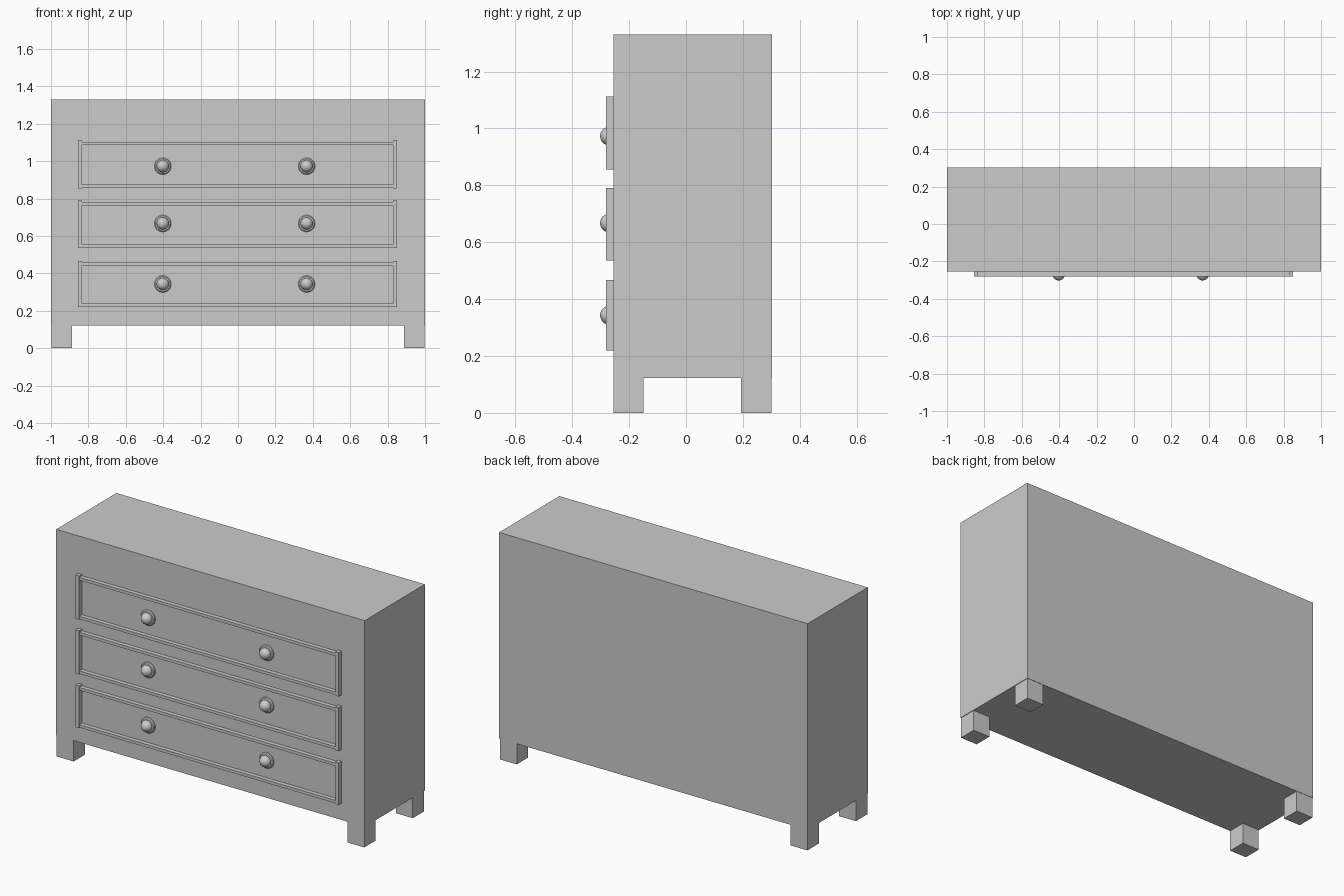
import bpy
import bmesh
import math
from mathutils import Matrix, Vector

if "Cube" in bpy.data.objects:
    bpy.data.objects.remove(bpy.data.objects["Cube"], do_unlink=True)

FRONT, BACK = -0.255, 0.302
BODY_BOTTOM, BODY_TOP = 0.122, 1.33


def finish(name, bm):
    mesh = bpy.data.meshes.new(name)
    bm.to_mesh(mesh)
    bm.free()
    obj = bpy.data.objects.new(name, mesh)
    bpy.context.collection.objects.link(obj)
    return obj


def add_box(bm, low, high):
    low, high = Vector(low), Vector(high)
    size = Matrix.Diagonal((high - low).to_4d())
    bmesh.ops.create_cube(bm, size=1, matrix=Matrix.Translation((low + high) / 2) @ size)


def box(name, low, high):
    bm = bmesh.new()
    add_box(bm, low, high)
    return finish(name, bm)


# Cabinet body
box("cabinet_body", (-1, FRONT, BODY_BOTTOM), (1, BACK, BODY_TOP))

# Four short square legs
for side, x in (("right", -0.997), ("left", 0.887)):
    for end, y in (("front", FRONT), ("back", 0.194)):
        box(f"{end}_{side}_leg", (x, y, 0), (x + 0.11, y + 0.106, BODY_BOTTOM))


# Raised moulding round a drawer, with the uprights standing a little proud
def drawer_frame(name, bottom, top):
    left, right, width, face = -0.855, 0.85, 0.022, -0.282
    bm = bmesh.new()
    for x in (left, right - width):
        add_box(bm, (x, face, bottom), (x + width, FRONT, top))
    for z in (bottom + 0.003, top - 0.026):
        add_box(bm, (left + 0.006, face + 0.002, z), (right - 0.006, FRONT, z + 0.017))
    return finish(name, bm)


# Turned knob: profile of (radius, distance out from the cabinet front)
def knob(name, x, z):
    profile = [(0.045, 0), (0.045, 0.006), (0.040, 0.011), (0.032, 0.012)]
    ball, centre, steps = 0.033, 0.014, 8
    profile += [(ball * math.cos(a), centre + ball * math.sin(a))
                for a in (math.pi / 2 * i / steps for i in range(steps + 1))]
    bm = bmesh.new()
    verts = [bm.verts.new((r, -d, 0)) for r, d in profile]
    edges = [bm.edges.new(pair) for pair in zip(verts, verts[1:])]
    bmesh.ops.spin(bm, geom=verts + edges, cent=(0, 0, 0), axis=(0, 1, 0),
                   angle=math.tau, steps=32)
    bmesh.ops.remove_doubles(bm, verts=bm.verts, dist=0.0001)
    bmesh.ops.recalc_face_normals(bm, faces=bm.faces)
    obj = finish(name, bm)
    obj.location = (x, FRONT, z)
    bpy.ops.object.select_all(action="DESELECT")
    obj.select_set(True)
    bpy.context.view_layer.objects.active = obj
    bpy.ops.object.shade_smooth_by_angle(angle=math.radians(35))


# Three drawers, each with two knobs
for level, bottom, top, knob_z in (("bottom", 0.22, 0.467, 0.343),
                                   ("middle", 0.535, 0.79, 0.667),
                                   ("top", 0.855, 1.112, 0.973)):
    drawer_frame(f"{level}_drawer_frame", bottom, top)
    for side, x in (("right", -0.402), ("left", 0.367)):
        knob(f"{level}_{side}_knob", x, knob_z)
